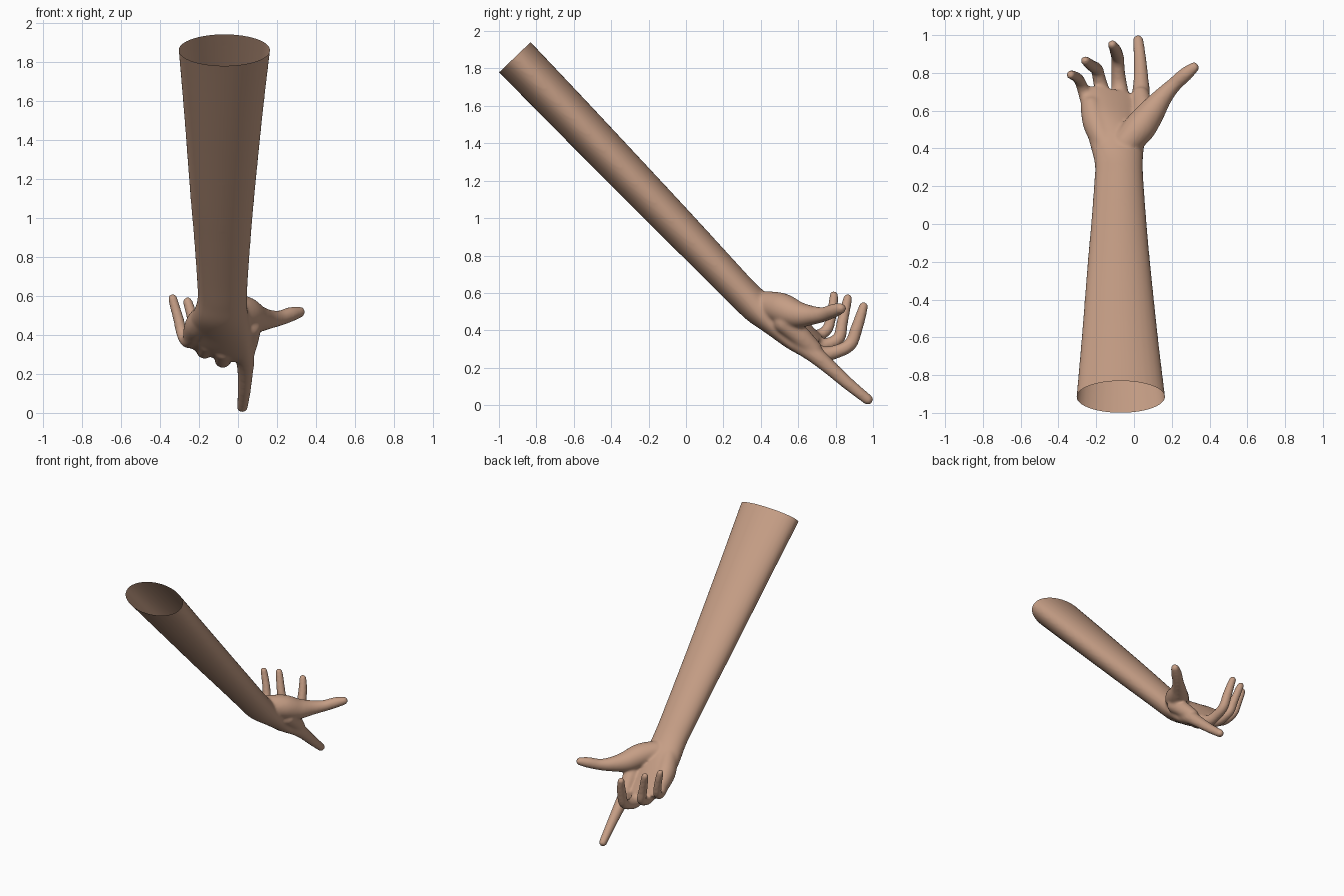
import bpy, bmesh
from math import sin, cos, pi, radians
from mathutils import Vector, Matrix


def spline(rows, n):
    """Catmull-Rom samples through tuples of any length."""
    p = [rows[0]] + rows + [rows[-1]]
    out = []
    for i in range(1, len(p) - 2):
        for k in range(n):
            t = k / n
            out.append([0.5 * (2 * b + (c - a) * t + (2 * a - 5 * b + 4 * c - d) * t * t
                               + (3 * b - a - 3 * c + d) * t ** 3)
                        for a, b, c, d in zip(p[i - 1], p[i], p[i + 1], p[i + 2])])
    return out + [list(rows[-1])]


def loft(bm, rows, sides=32):
    """Closed loft of ellipses: x, y, z, half width, half thickness, roll, pitch."""
    rings = []
    for x, y, z, w, h, roll, pitch in spline(rows, 6):
        r, q = radians(roll), radians(pitch)
        n, side = Vector((0, sin(q), cos(q))), Vector((1, 0, 0))
        u, v = side * cos(r) - n * sin(r), n * cos(r) + side * sin(r)
        rings.append([bm.verts.new(Vector((x, y, z)) + u * w * cos(a) + v * h * sin(a))
                      for a in (2 * pi * i / sides for i in range(sides))])
    for a, b in zip(rings, rings[1:]):
        for i in range(sides):
            j = (i + 1) % sides
            bm.faces.new((a[i], a[j], b[j], b[i]))
    bm.faces.new(rings[0][::-1])
    bm.faces.new(rings[-1])


def limb(bm, rows):
    """Rounded limb from a dense row of balls: x, y, z, radius."""
    for x, y, z, r in spline(rows, 12):
        bmesh.ops.create_icosphere(bm, subdivisions=3, radius=r,
                                   matrix=Matrix.Translation((x, y, z)))


bm = bmesh.new()

# forearm running on into the palm (starts past the cut end)
loft(bm, [
    (-0.07, -1.00, 1.948, 0.243, 0.119, 0, 46),
    (-0.07, -0.915, 1.86, 0.235, 0.117, 0, 46),
    (-0.075, -0.60, 1.534, 0.202, 0.112, 0, 46),
    (-0.08, -0.20, 1.119, 0.165, 0.103, 0, 46),
    (-0.08, 0.00, 0.912, 0.147, 0.097, 0, 46),
    (-0.08, 0.20, 0.704, 0.132, 0.090, 0, 45),
    (-0.08, 0.31, 0.590, 0.127, 0.087, 0, 44),
    (-0.088, 0.40, 0.510, 0.140, 0.088, 6, 40),
    (-0.10, 0.52, 0.430, 0.170, 0.078, 18, 38),
    (-0.108, 0.62, 0.355, 0.180, 0.062, 20, 38),
    (-0.108, 0.69, 0.310, 0.165, 0.042, 20, 38),
])

# thumb with its fleshy base
limb(bm, [(-0.04, 0.43, 0.535, 0.075), (0.03, 0.51, 0.515, 0.085), (0.09, 0.59, 0.485, 0.072),
          (0.15, 0.67, 0.48, 0.052), (0.21, 0.735, 0.485, 0.040), (0.27, 0.79, 0.505, 0.038),
          (0.316, 0.828, 0.517, 0.029)])
# pad on the little-finger side of the palm
limb(bm, [(-0.15, 0.42, 0.52, 0.065), (-0.20, 0.53, 0.455, 0.07), (-0.225, 0.62, 0.405, 0.058)])
# web between thumb and index finger
limb(bm, [(0.06, 0.53, 0.44, 0.06), (0.05, 0.61, 0.37, 0.055), (0.035, 0.68, 0.30, 0.048)])

# index finger, pointing
limb(bm, [(0.02, 0.60, 0.335, 0.055), (0.036, 0.69, 0.27, 0.048), (0.037, 0.77, 0.20, 0.040),
          (0.032, 0.87, 0.112, 0.034), (0.022, 0.972, 0.030, 0.029)])
# middle, ring and little fingers, curled upward
limb(bm, [(-0.07, 0.62, 0.32, 0.055), (-0.077, 0.72, 0.275, 0.044), (-0.083, 0.80, 0.285, 0.037),
          (-0.087, 0.878, 0.325, 0.035), (-0.095, 0.912, 0.41, 0.033), (-0.105, 0.935, 0.48, 0.029),
          (-0.115, 0.949, 0.528, 0.025)])
limb(bm, [(-0.15, 0.62, 0.36, 0.055), (-0.168, 0.70, 0.32, 0.042), (-0.182, 0.76, 0.325, 0.036),
          (-0.197, 0.818, 0.36, 0.034), (-0.22, 0.835, 0.44, 0.031), (-0.243, 0.853, 0.52, 0.028),
          (-0.258, 0.865, 0.57, 0.025)])
limb(bm, [(-0.22, 0.60, 0.40, 0.050), (-0.252, 0.67, 0.37, 0.038), (-0.27, 0.715, 0.375, 0.032),
          (-0.288, 0.758, 0.41, 0.030), (-0.305, 0.777, 0.48, 0.028), (-0.325, 0.788, 0.55, 0.026),
          (-0.335, 0.79, 0.588, 0.024)])

mesh = bpy.data.meshes.new("forearm_and_hand")
bmesh.ops.recalc_face_normals(bm, faces=bm.faces)
bm.to_mesh(mesh)
bm.free()
obj = bpy.data.objects.new("forearm_and_hand", mesh)
bpy.context.collection.objects.link(obj)

# fuse the parts into one skin and soften the joins
fuse = obj.modifiers.new("fuse", 'REMESH')
fuse.mode, fuse.voxel_size = 'VOXEL', 0.009
soft = obj.modifiers.new("soften", 'SMOOTH')
soft.factor, soft.iterations = 0.5, 10
skin = bpy.data.meshes.new_from_object(obj.evaluated_get(bpy.context.evaluated_depsgraph_get()))
obj.modifiers.clear()
obj.data = skin

# open, straight cut at the elbow end
bm = bmesh.new()
bm.from_mesh(skin)
bmesh.ops.bisect_plane(bm, geom=bm.verts[:] + bm.edges[:] + bm.faces[:],
                       plane_co=(0, -0.915, 1.86), plane_no=(0, -0.69, 0.72), clear_outer=True)
for f in bm.faces:
    f.smooth = True
bm.to_mesh(skin)
bm.free()

mat = bpy.data.materials.new("skin")
mat.diffuse_color = (0.56, 0.34, 0.235, 1)
skin.materials.clear()
skin.materials.append(mat)
